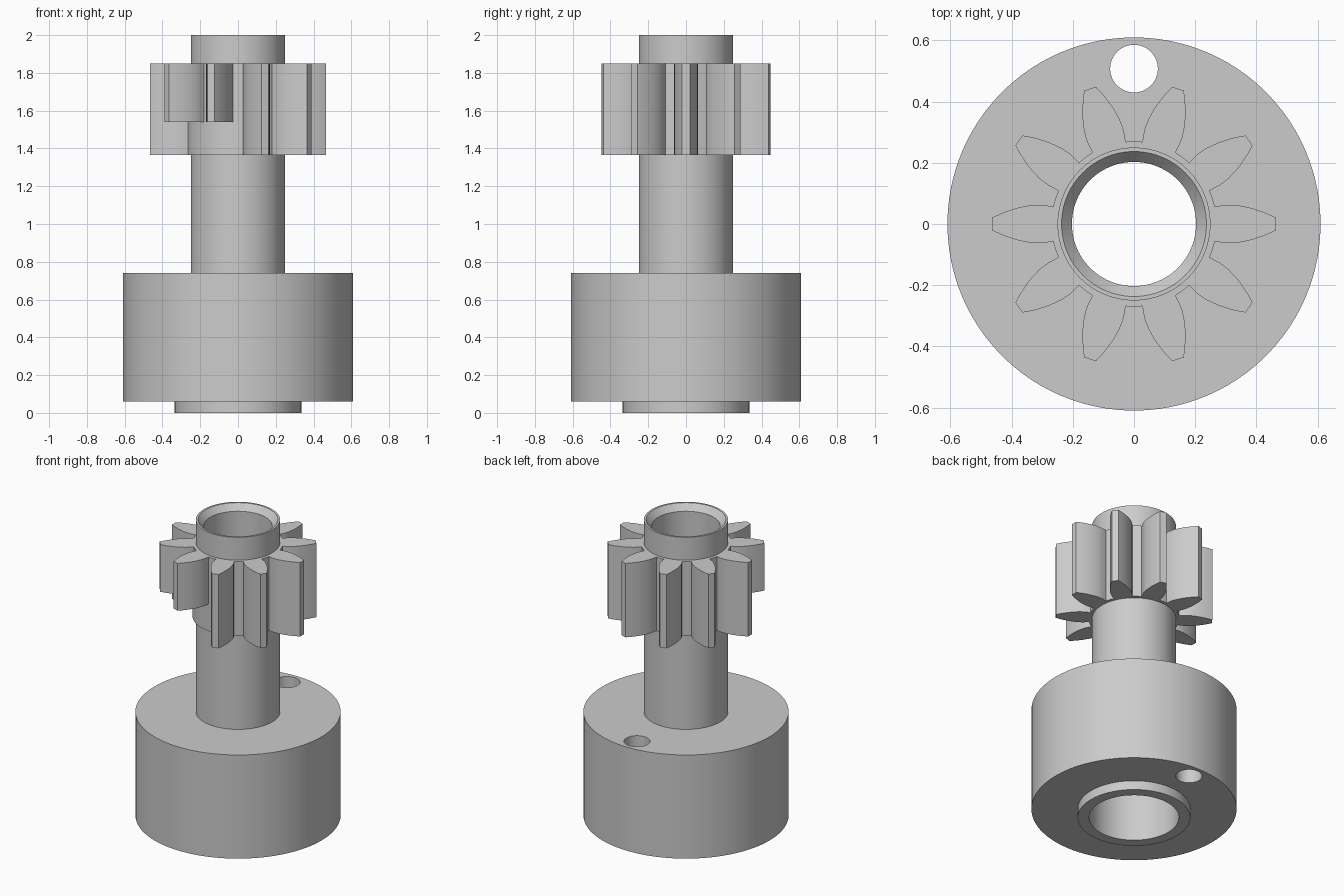
import bpy
import bmesh
from math import sin, cos, pi, radians, hypot, atan2

cube = bpy.data.objects.get("Cube")
if cube:
    bpy.data.objects.remove(cube, do_unlink=True)

SIDES = 96

metal = bpy.data.materials.new("plain_grey")
metal.use_nodes = True
GREY = (0.6, 0.6, 0.6, 1)
metal.diffuse_color = GREY
metal.node_tree.nodes["Principled BSDF"].inputs["Base Color"].default_value = GREY


def polar(r, a, z):
    return (r * cos(a), r * sin(a), z)


def make_object(name, bm):
    bmesh.ops.recalc_face_normals(bm, faces=bm.faces)
    mesh = bpy.data.meshes.new(name)
    bm.to_mesh(mesh)
    bm.free()
    mesh.materials.append(metal)
    obj = bpy.data.objects.new(name, mesh)
    bpy.context.collection.objects.link(obj)
    return obj


def bridge_rings(bm, rings):
    """Join a closed sequence of vertex rings into a tube-like solid."""
    for a, b in zip(rings, rings[1:] + rings[:1]):
        n = len(a)
        for i in range(n):
            j = (i + 1) % n
            bm.faces.new((a[i], a[j], b[j], b[i]))


def lathe(name, profile):
    bm = bmesh.new()
    rings = [[bm.verts.new(polar(r, 2 * pi * i / SIDES, z)) for i in range(SIDES)]
             for r, z in profile]
    bridge_rings(bm, rings)
    return make_object(name, bm)


def smooth(obj):
    bpy.ops.object.select_all(action="DESELECT")
    obj.select_set(True)
    bpy.context.view_layer.objects.active = obj
    bpy.ops.object.shade_smooth_by_angle(angle=radians(25))


# Hollow body: lower boss, drum, shaft, chamfered bore and counterbore
body = lathe("drum_and_shaft", [
    (0.335, 0), (0.335, 0.06), (0.61, 0.06), (0.61, 0.74), (0.25, 0.74),
    (0.25, 2), (0.237, 2), (0.203, 1.96), (0.203, 0.7), (0.267, 0.7), (0.267, 0)])

# Off-centre hole through the drum
bm = bmesh.new()
bmesh.ops.create_cone(bm, cap_ends=True, segments=48, radius1=0.078, radius2=0.078, depth=2)
bmesh.ops.translate(bm, verts=bm.verts, vec=(0, 0.508, 0.4))
cutter = make_object("hole_cutter", bm)
cutter.hide_render = True
cut = body.modifiers.new("hole", "BOOLEAN")
cut.operation = "DIFFERENCE"
cut.solver = "EXACT"
cut.object = cutter
bpy.context.view_layer.objects.active = body
bpy.ops.object.modifier_apply(modifier=cut.name)
bpy.data.objects.remove(cutter, do_unlink=True)
smooth(body)

# Pinion: one flank gives (distance along tooth, half width)
TEETH = 10
ROOT = 0.27
FLANK = [(0.264, 0.057), (0.3, 0.0625), (0.32, 0.0625), (0.34, 0.061), (0.36, 0.0575),
         (0.38, 0.053), (0.4, 0.047), (0.42, 0.04), (0.44, 0.032), (0.465, 0.02)]


def gear_outline(missing=()):
    points = []
    for t in range(TEETH):
        middle = 2 * pi * t / TEETH
        if t in missing:
            half = atan2(FLANK[0][1], FLANK[0][0])
            points += [(ROOT, middle + half * (k / 4 - 1)) for k in range(9)]
        else:
            side = [(hypot(x, w), atan2(w, x)) for x, w in FLANK]
            points += [(r, middle - a) for r, a in side]
            points += [(r, middle + a) for r, a in reversed(side)]
        points.append((ROOT, middle + pi / TEETH))
    return points


def gear_slab(name, outline, z0, z1):
    bm = bmesh.new()
    inner = [(0.235, a) for _, a in outline]
    rings = [[bm.verts.new(polar(r, a, z)) for r, a in ring]
             for ring, z in ((outline, z0), (outline, z1), (inner, z1), (inner, z0))]
    bridge_rings(bm, rings)
    smooth(make_object(name, bm))


# Two neighbouring teeth stop short, so the lower slab leaves them out
gear_slab("pinion_upper", gear_outline(), 1.54, 1.85)
gear_slab("pinion_lower", gear_outline(missing=(6, 7)), 1.365, 1.54)
